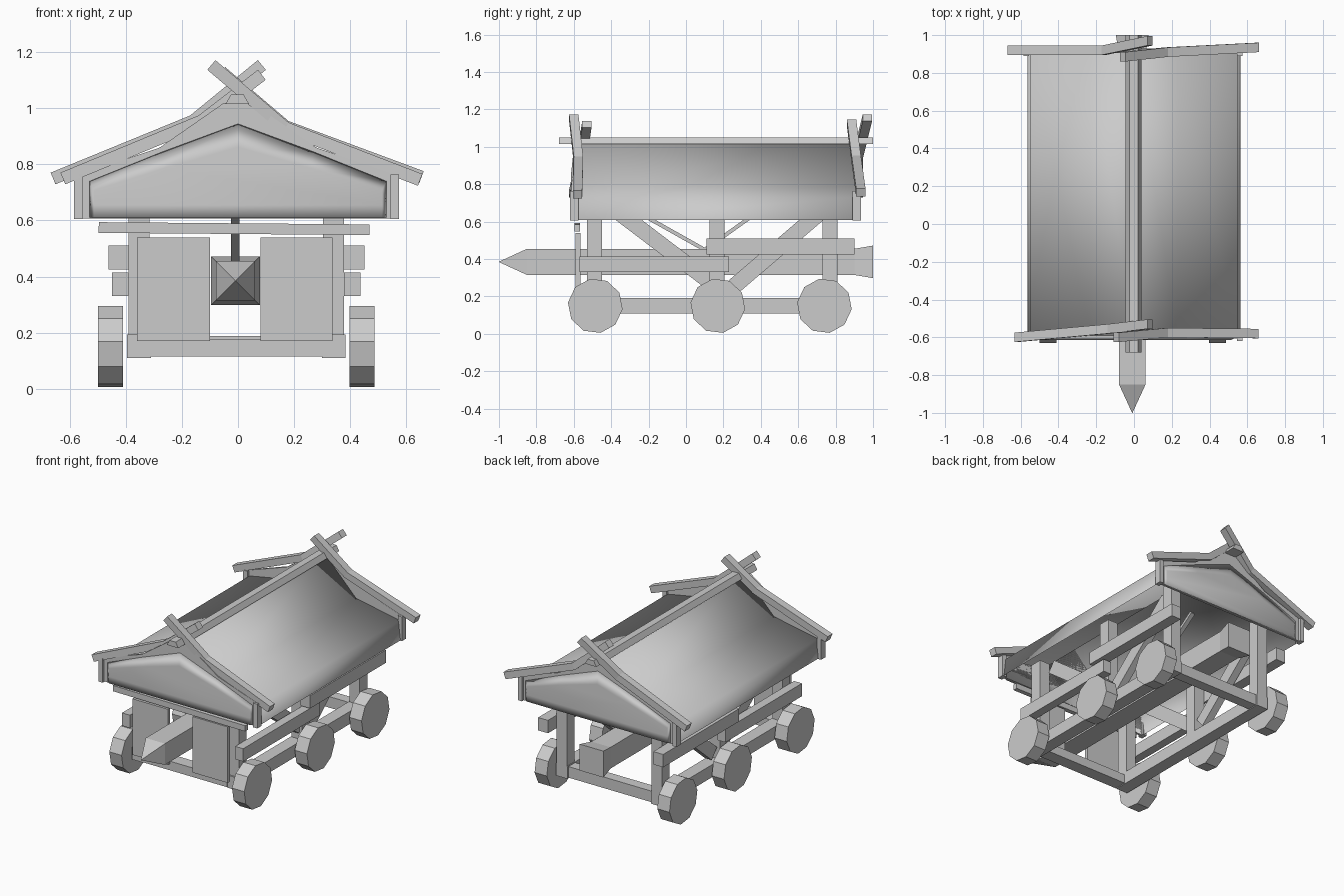
import bpy, bmesh, math
from mathutils import Vector

cube = bpy.data.objects.get("Cube")
if cube:
    bpy.data.objects.remove(cube)

wood = bpy.data.materials.new("plain_grey")
wood.use_nodes = True
GREY = (0.6, 0.6, 0.6, 1)
wood.diffuse_color = GREY
wood.node_tree.nodes["Principled BSDF"].inputs["Base Color"].default_value = GREY


def loft(name, rings, closed=True, smooth=False):
    """Skin a row of equal rings of points and cap both ends."""
    bm = bmesh.new()
    rows = [[bm.verts.new(p) for p in ring] for ring in rings]
    n = len(rows[0])
    for a, b in zip(rows, rows[1:]):
        for i in range(n if closed else n - 1):
            j = (i + 1) % n
            bm.faces.new((a[i], a[j], b[j], b[i]))
    bm.faces.new(rows[0])
    bm.faces.new(rows[-1])
    bmesh.ops.recalc_face_normals(bm, faces=bm.faces)
    mesh = bpy.data.meshes.new(name)
    bm.to_mesh(mesh)
    bm.free()
    mesh.materials.append(wood)
    for p in mesh.polygons:
        p.use_smooth = smooth
    bpy.context.collection.objects.link(bpy.data.objects.new(name, mesh))


def box(name, x, y, z):
    loft(name, [[(x[0], y[0], h), (x[1], y[0], h), (x[1], y[1], h), (x[0], y[1], h)]
                for h in z])


def slab(name, outline, y0, y1):
    """Plate with an x-z outline between two depths."""
    loft(name, [[(x, y, z) for x, z in outline] for y in (y0, y1)])


def mirrored(half, middle=()):
    """Complete a right-hand outline with its reflection."""
    return half + list(middle) + [(-x, z) for x, z in reversed(half)]


def beam(name, points, side, w, h):
    """Rectangular bar along a path; side is the direction of its width."""
    pts = [Vector(p) for p in points]
    s = Vector(side)
    rings = []
    for i, p in enumerate(pts):
        t = (pts[min(i + 1, len(pts) - 1)] - pts[max(i - 1, 0)]).normalized()
        u = t.cross(s).normalized() * h / 2
        v = s * w / 2
        rings.append([p + u + v, p + u - v, p - u - v, p - u + v])
    loft(name, rings)


CX = -0.006
AXLES = (-0.485, 0.17, 0.74)

# Chassis, posts, braces and wheels on each side
for side, s in (("right", -1), ("left", 1)):
    def span(a, b):
        return sorted((CX + s * a, CX + s * b))

    box(side + "_rail", span(0.305, 0.39), (-0.54, 0.81), (0.11, 0.193))
    for i, y in enumerate((-0.49, 0.165, 0.77)):
        box(f"{side}_post_{i}", span(0.31, 0.385), (y - 0.04, y + 0.04), (0.18, 0.73))
    for i, (top, foot) in enumerate((((-0.36, 0.65), (0.14, 0.27)),
                                     ((0.73, 0.66), (0.24, 0.24)))):
        beam(f"{side}_brace_{i}", [(CX + s * 0.345, *top), (CX + s * 0.345, *foot)],
             (1, 0, 0), 0.05, 0.085)
    # Side bars, the rear one higher
    box(side + "_lower_bar", span(0.385, 0.443), (-0.57, 0.23), (0.33, 0.415))
    box(side + "_upper_bar", span(0.385, 0.457), (0.11, 0.90), (0.425, 0.51))
    # Ten-sided wheels
    for i, y in enumerate(AXLES):
        rings = []
        for x in span(0.404, 0.493):
            rings.append([(x, y - 0.147 * math.cos(a), 0.15 + 0.147 * math.sin(a))
                          for a in (math.radians(7 + 36 * k) for k in range(10))])
        loft(f"{side}_wheel_{i}", rings)

box("front_cross_beam", (-0.312, 0.3), (-0.545, -0.46), (0.115, 0.175))
box("back_cross_beam", (-0.312, 0.3), (0.73, 0.80), (0.115, 0.188))

# Front shield
box("front_panel_right", (-0.36, -0.10), (-0.59, -0.565), (0.17, 0.54))
box("front_panel_left", (0.08, 0.338), (-0.59, -0.565), (0.17, 0.54))
beam("front_board", [(-0.497, -0.582, 0.575), (0.47, -0.582, 0.567)], (0, 1, 0), 0.03, 0.038)

# Ram with a pointed tip and a flared tail
def square(y, r, z=0.385):
    x = -0.009
    return [(x - r, y, z - r), (x + r, y, z - r), (x + r, y, z + r), (x - r, y, z + r)]

loft("ram", [square(-1.0, 0.001), square(-0.85, 0.07), square(0.9, 0.07), square(1.0, 0.087)])

# Slings that carry the ram
for i, y in enumerate((-0.47, 0.55)):
    beam(f"ram_sling_{i}", [(-0.01, y, 0.77), (-0.01, 0.1, 0.45)], (1, 0, 0), 0.03, 0.02)

# Hide roof, softly shaded: steep at the ridge, shallower towards the eaves
cover = mirrored([(0.565, 0.608), (0.55, 0.73), (0.23, 0.79)], [(0, 1.025)])
loft("roof_cover", [[(x, y, z) for x, z in cover] for y in (-0.59, 0.905)],
     closed=False, smooth=True)

# Gable plates that rise above the cover, each with a softly bulging hide panel
plate = mirrored([(0.56, 0.608), (0.56, 0.765), (0.28, 0.86), (0.05, 1.02)])
panel = mirrored([(0.53, 0.61), (0.53, 0.67), (0.53, 0.74), (0.27, 0.845)], [(0, 0.945)])
for name, y, out in (("front", -0.59, -1), ("back", 0.905, 1)):
    face = y + out * 0.015
    slab(name + "_gable", plate, y, face)
    swell = [(x * 0.97, face + out * 0.009, 0.61 + (z - 0.61) * 0.75) for x, z in panel]
    loft(name + "_hide_panel", [[(x, face, z) for x, z in panel], swell], smooth=True)
    for side, x in (("right", -0.57), ("left", 0.56)):
        box(f"{name}_{side}_corner", (x - 0.015, x + 0.015),
            sorted((y - out * 0.015, y + out * 0.03)), (0.605, 0.765))

# Ridge pole
slab("ridge_pole", [(-0.045, 1.015), (0.04, 1.015), (0.02, 1.05), (-0.025, 1.05)], -0.68, 1.0)

# Crossed, slightly bent barge boards
boards = {
    "front_right_barge": [(-0.625, -0.60, 0.75), (-0.13, -0.555, 0.955), (0.085, -0.53, 1.12)],
    "front_left_barge": [(0.65, -0.58, 0.745), (0.17, -0.575, 0.93), (-0.095, -0.60, 1.155)],
    "back_right_barge": [(-0.66, 0.92, 0.75), (-0.16, 0.92, 0.955), (0.085, 0.97, 1.155)],
    "back_left_barge": [(0.655, 0.935, 0.755), (0.17, 0.91, 0.935), (-0.06, 0.885, 1.13)],
}
for name, pts in boards.items():
    beam(name, pts, (0, 1, 0), 0.05, 0.045)
